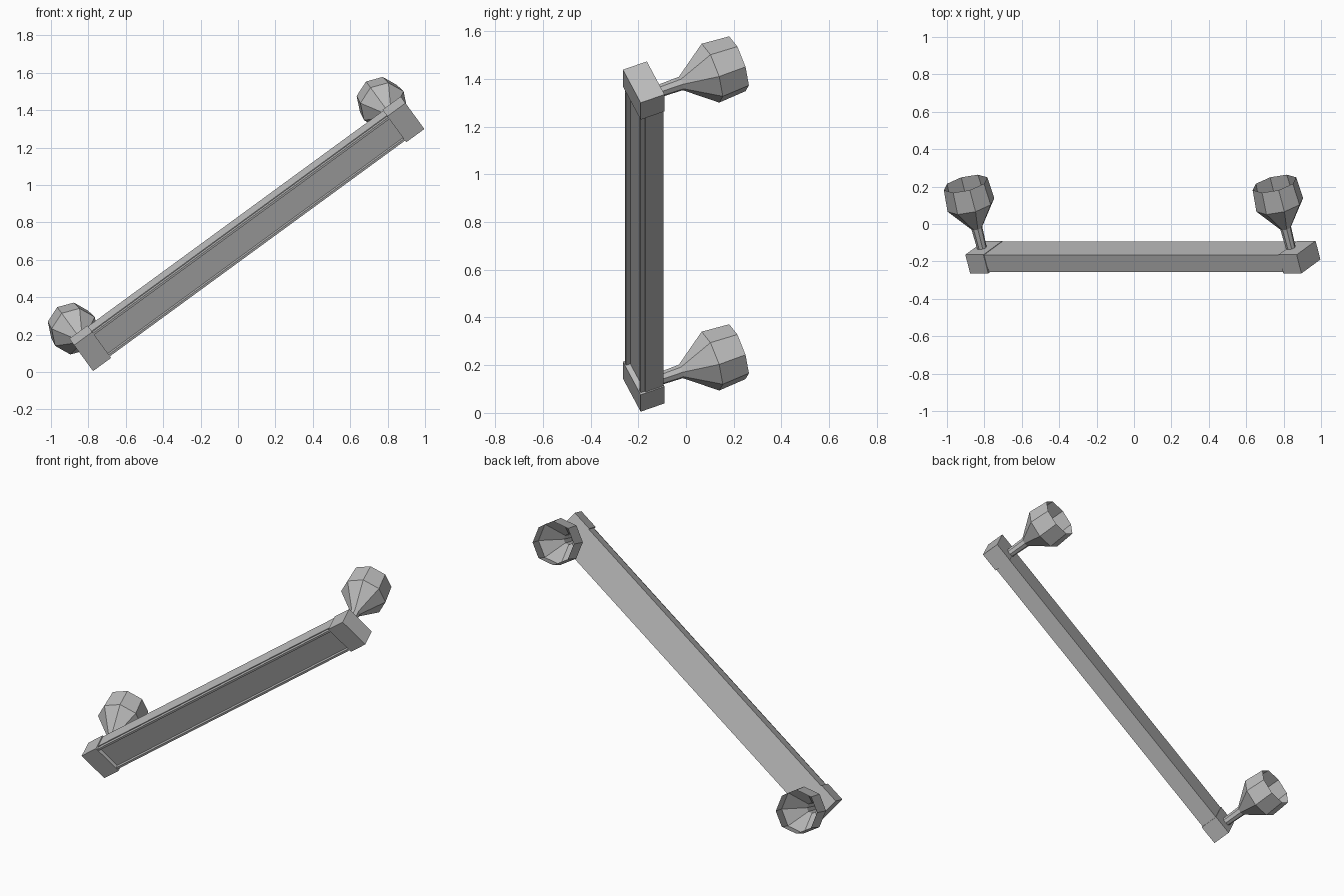
import bpy, bmesh, math
from mathutils import Vector, Matrix

cube = bpy.data.objects.get("Cube")
if cube:
    bpy.data.objects.remove(cube, do_unlink=True)

# One grey metal for everything
metal = bpy.data.materials.new("grey_metal")
metal.use_nodes = True
GREY = (0.5, 0.5, 0.5, 1)
metal.diffuse_color = GREY
metal.node_tree.nodes["Principled BSDF"].inputs["Base Color"].default_value = GREY

# Tilted frame: x along the bar, y out of its back, z across its width
along = Vector((0.8075, 0, 0.59)).normalized()
back = Vector((-0.235, 0.918, 0.32))
back = (back - along * back.dot(along)).normalized()
across = along.cross(back)
FRAME = Matrix((along, back, across)).transposed().to_4x4()
FRAME.translation = (-0.775, -0.19, 0.005)

LENGTH, DEPTH, WIDTH, BLOCK = 2.194, 0.109, 0.187, 0.12


def finish(name, bm):
    bmesh.ops.recalc_face_normals(bm, faces=bm.faces)
    mesh = bpy.data.meshes.new(name)
    bm.to_mesh(mesh)
    bm.free()
    mesh.materials.append(metal)
    obj = bpy.data.objects.new(name, mesh)
    obj.matrix_world = FRAME
    bpy.context.collection.objects.link(obj)
    return obj


def box(name, low, high):
    low, high = Vector(low), Vector(high)
    bm = bmesh.new()
    bmesh.ops.create_cube(bm, size=1)
    for v in bm.verts:
        v.co = (low + high) / 2 + v.co * (high - low)
    return finish(name, bm)


def cup(name, x, sides=8):
    # Hollow stem widening into an open faceted cup: (distance, radius)
    profile = [(-0.01, 0.026), (0.115, 0.03), (0.25, 0.131), (0.373, 0.122)]
    bm = bmesh.new()
    rings = []
    for dist, r in profile:
        angles = [math.tau * i / sides for i in range(sides)]
        rings.append([bm.verts.new((x + r * math.cos(a), DEPTH + dist,
                                    WIDTH / 2 + r * math.sin(a))) for a in angles])
    for a, b in zip(rings, rings[1:]):
        for i in range(sides):
            j = (i + 1) % sides
            bm.faces.new((a[i], a[j], b[j], b[i]))
    return finish(name, bm)


# End blocks
box("lower_end_block", (0, 0, 0), (BLOCK, DEPTH, WIDTH))
box("upper_end_block", (LENGTH - BLOCK, 0, 0), (LENGTH, DEPTH, WIDTH))

# Bar body with two thin rails edging its front panel
start, end = BLOCK - 0.01, LENGTH - BLOCK + 0.01
box("bar_body", (start, 0.024, 0.005), (end, DEPTH - 0.003, WIDTH - 0.005))
for name, z in (("lower_front_rail", 0.01), ("upper_front_rail", WIDTH - 0.022)):
    box(name, (start, 0.004, z), (end, 0.026, z + 0.012))

# Cups on stems behind each block
cup("lower_cup", 0.047)
cup("upper_cup", 2.092)
